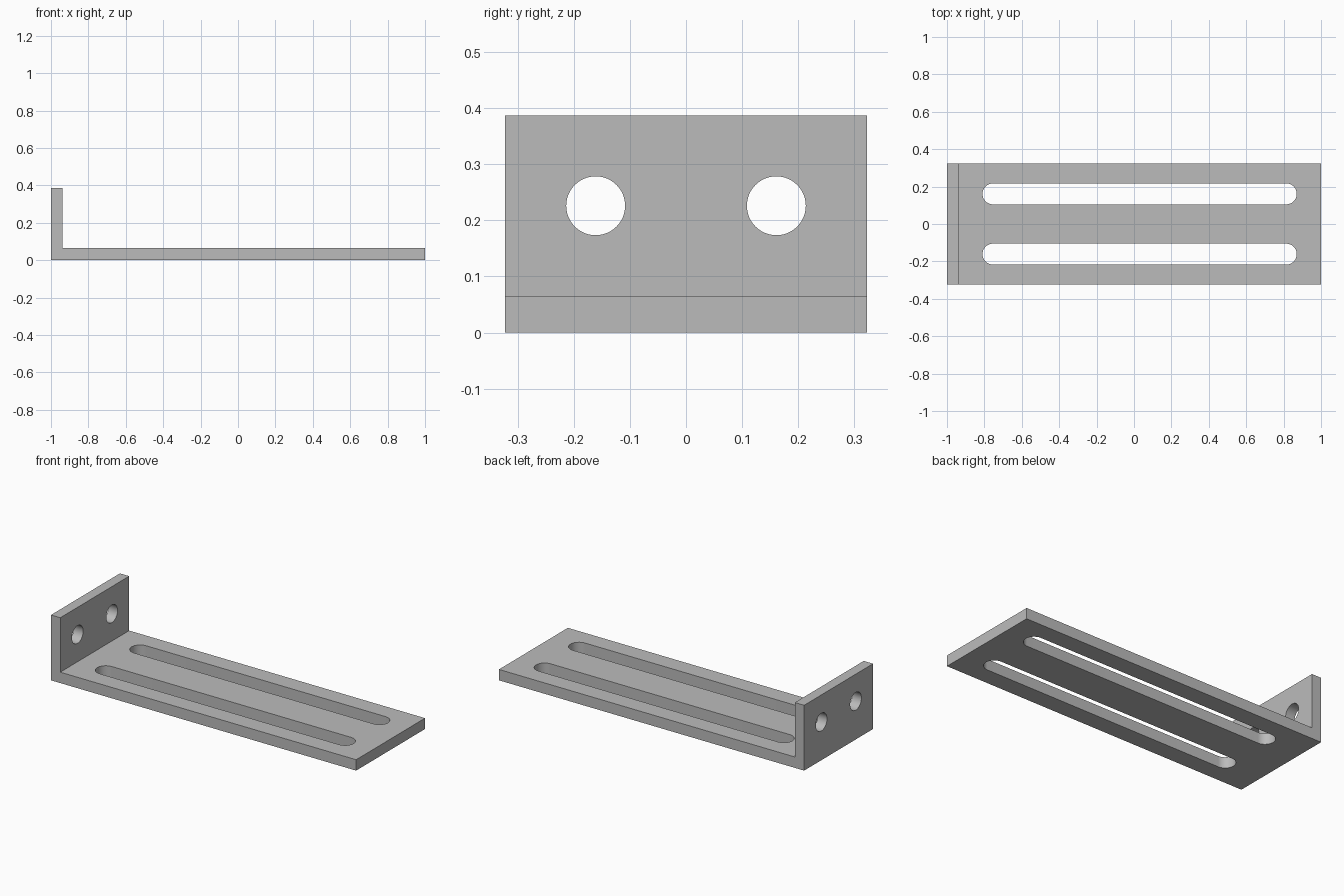
import bpy
import bmesh
from math import cos, sin, pi, radians
from mathutils import Vector

cube = bpy.data.objects.get("Cube")
if cube:
    bpy.data.objects.remove(cube, do_unlink=True)

WIDTH, HEIGHT = 0.645, 0.387
BASE_THICK, WALL_THICK = 0.0645, 0.061
ROW_Y = 0.161                       # offset of holes and slots from the middle
SLOT_R, SLOT_X0, SLOT_X1 = 0.056, -0.81, 0.87
HOLE_R, HOLE_Z = 0.0525, 0.226

steel = bpy.data.materials.new("grey steel")
steel.use_nodes = True
colour = (0.5, 0.5, 0.5, 1)
steel.diffuse_color = colour
steel.node_tree.nodes["Principled BSDF"].inputs["Base Color"].default_value = colour


def prism(name, outline, depth):
    """Extrude a closed outline of 3D points along a depth vector."""
    bm = bmesh.new()
    face = bm.faces.new([bm.verts.new(p) for p in outline])
    extruded = bmesh.ops.extrude_face_region(bm, geom=[face])["geom"]
    moved = [v for v in extruded if isinstance(v, bmesh.types.BMVert)]
    bmesh.ops.translate(bm, vec=Vector(depth), verts=moved)
    bmesh.ops.recalc_face_normals(bm, faces=bm.faces)
    mesh = bpy.data.meshes.new(name)
    bm.to_mesh(mesh)
    bm.free()
    mesh.materials.append(steel)
    obj = bpy.data.objects.new(name, mesh)
    bpy.context.collection.objects.link(obj)
    return obj


def arc(u, v, radius, start, sweep, steps):
    angles = [start + sweep * i / steps for i in range(steps + 1)]
    return [(u + radius * cos(a), v + radius * sin(a)) for a in angles]


# L-shaped bracket: long base plate with an upright wall at one end
inner = -1 + WALL_THICK
profile = [(-1, 0), (1, 0), (1, BASE_THICK), (inner, BASE_THICK),
           (inner, HEIGHT), (-1, HEIGHT)]
bracket = prism("bracket", [(x, -WIDTH / 2, z) for x, z in profile], (0, WIDTH, 0))

# Cutters: two long slots in the base and two round holes in the wall
cutters = []
for side in (-1, 1):
    y = side * ROW_Y
    slot = (arc(SLOT_X1 - SLOT_R, y, SLOT_R, -pi / 2, pi, 24)
            + arc(SLOT_X0 + SLOT_R, y, SLOT_R, pi / 2, pi, 24))
    cutters.append(prism("slot_cutter", [(u, v, -0.1) for u, v in slot], (0, 0, 0.3)))
    hole = arc(y, HOLE_Z, HOLE_R, 0, 2 * pi, 48)[:-1]
    cutters.append(prism("hole_cutter", [(-1.1, u, v) for u, v in hole], (0.3, 0, 0)))

# Cut the openings, then discard the cutters
bpy.ops.object.select_all(action="DESELECT")
bracket.select_set(True)
bpy.context.view_layer.objects.active = bracket
for cutter in cutters:
    cut = bracket.modifiers.new("opening", "BOOLEAN")
    cut.operation = "DIFFERENCE"
    cut.solver = "EXACT"
    cut.object = cutter
    bpy.ops.object.modifier_apply(modifier=cut.name)
    bpy.data.objects.remove(cutter, do_unlink=True)

# Smooth the round walls, keep the plate edges sharp
bpy.ops.object.shade_smooth_by_angle(angle=radians(30))
